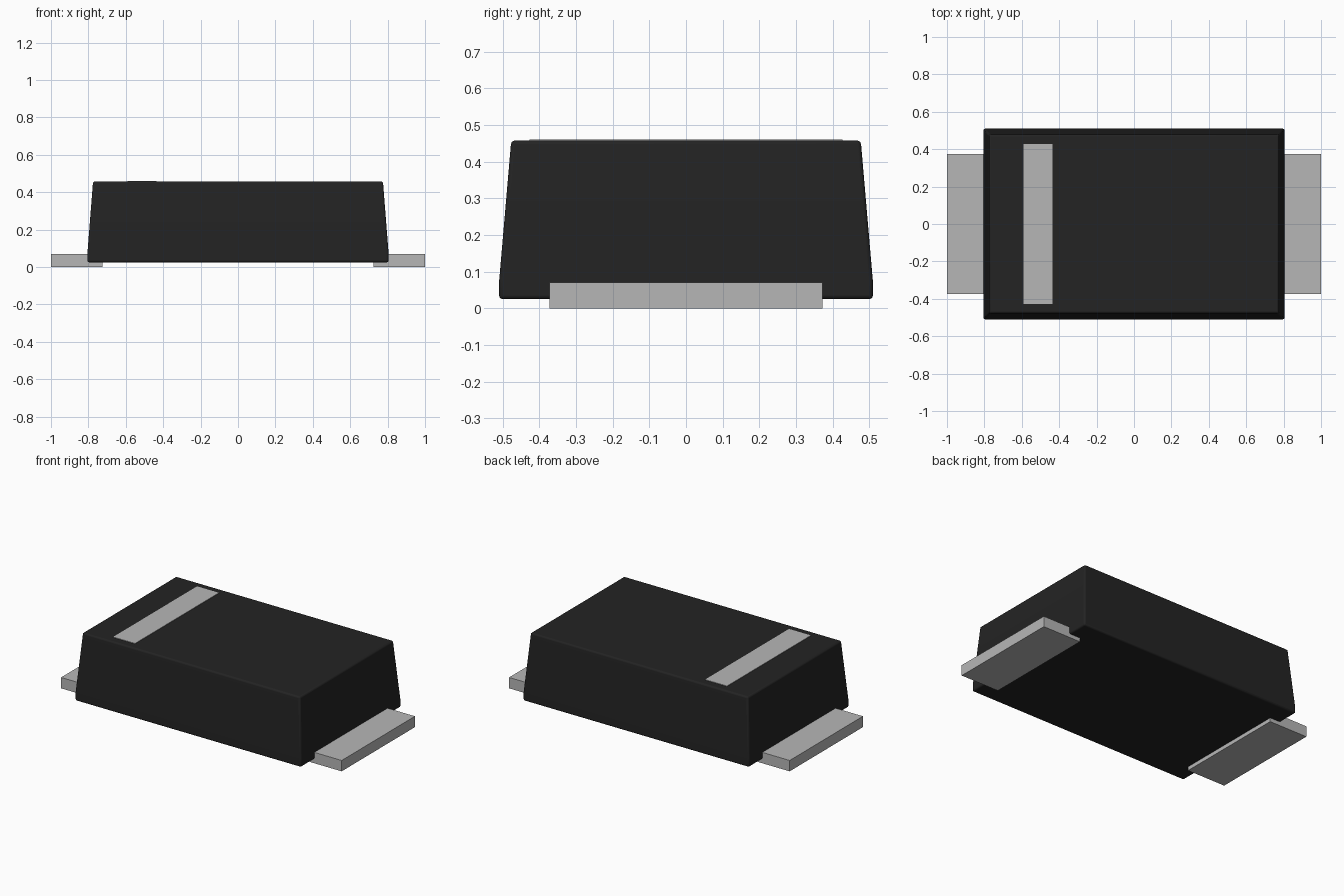
import bpy
import bmesh

default = bpy.data.objects.get("Cube")
if default:
    bpy.data.objects.remove(default, do_unlink=True)


def make_material(name, rgb, roughness):
    mat = bpy.data.materials.new(name)
    mat.use_nodes = True
    color = (*rgb, 1.0)
    mat.diffuse_color = color
    shader = mat.node_tree.nodes["Principled BSDF"]
    shader.inputs["Base Color"].default_value = color
    shader.inputs["Roughness"].default_value = roughness
    return mat


def stacked_block(name, rings, material, center_x=0.0):
    """Loft rectangles given as (half_x, half_y, z) and cap both ends."""
    bm = bmesh.new()
    loops = []
    for hx, hy, z in rings:
        corners = ((-hx, -hy), (hx, -hy), (hx, hy), (-hx, hy))
        loops.append([bm.verts.new((center_x + x, y, z)) for x, y in corners])
    for low, high in zip(loops, loops[1:]):
        for i in range(4):
            j = (i + 1) % 4
            bm.faces.new((low[i], low[j], high[j], high[i]))
    bm.faces.new(loops[0][::-1])
    bm.faces.new(loops[-1])
    mesh = bpy.data.meshes.new(name)
    bm.to_mesh(mesh)
    bm.free()
    mesh.materials.append(material)
    obj = bpy.data.objects.new(name, mesh)
    bpy.context.collection.objects.link(obj)
    return obj


black = make_material("black_plastic", (0.0168, 0.0168, 0.0168), 0.6)
silver = make_material("silver_grey", (0.47, 0.47, 0.47), 0.5)

# Moulded body: short upright foot, then tapered walls
body = stacked_block("body", [(0.805, 0.51, 0.025), (0.805, 0.51, 0.075),
                              (0.775, 0.477, 0.458)], black)
bevel = body.modifiers.new("soft_edges", "BEVEL")
bevel.width = 0.01
bevel.segments = 3
bevel.limit_method = "ANGLE"
bevel.angle_limit = 0.6
bpy.context.view_layer.objects.active = body
body.select_set(True)
bpy.ops.object.shade_smooth_by_angle()

# Printed stripe on top
stacked_block("polarity_stripe", [(0.078, 0.427, 0.456), (0.078, 0.427, 0.461)],
              silver, -0.513)

# Flat metal terminals at both ends
for side, sign in (("left", 1), ("right", -1)):
    stacked_block(side + "_terminal", [(0.1375, 0.373, 0.0), (0.1375, 0.373, 0.07)],
                  silver, sign * 0.8625)
